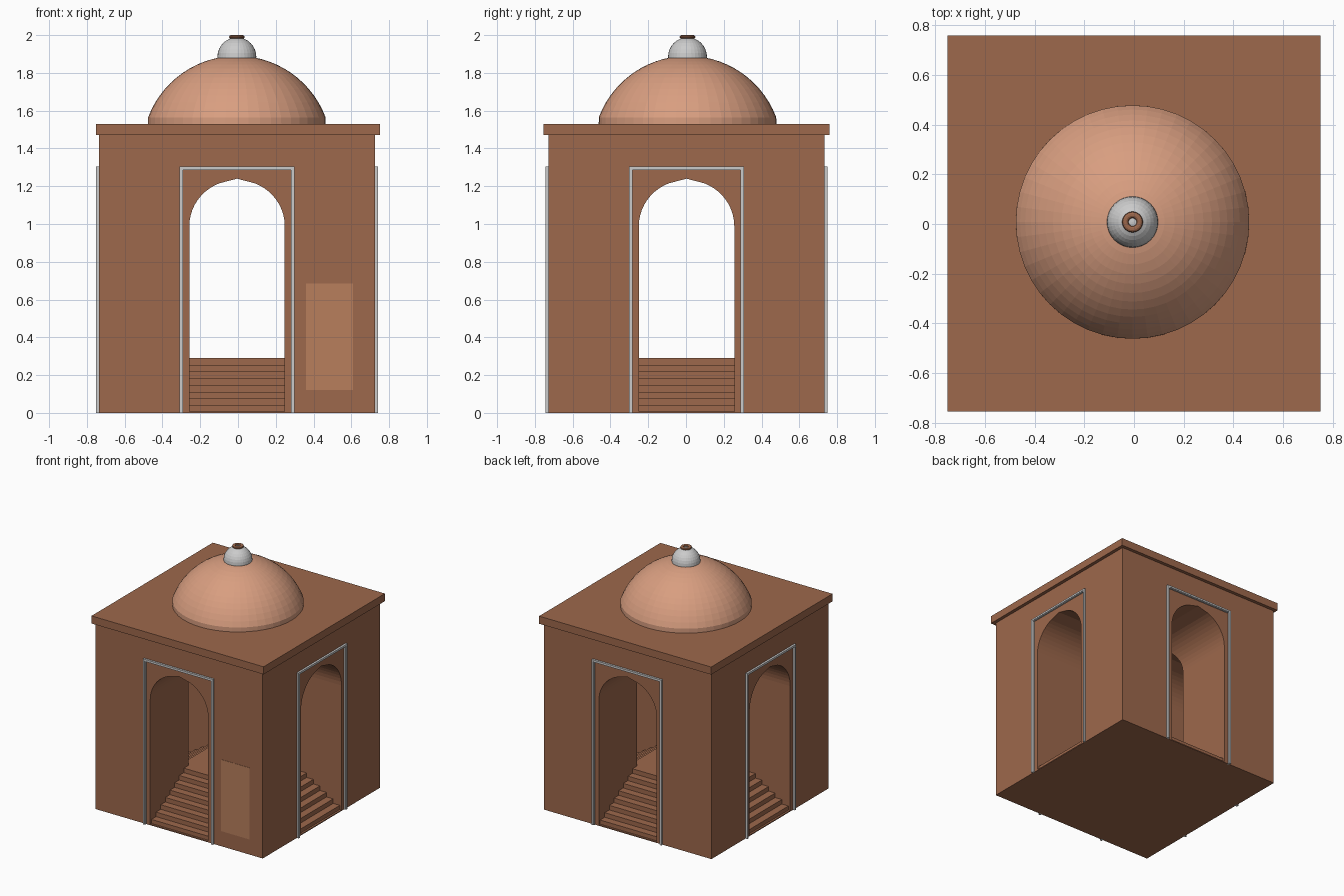
import bpy, bmesh, math
from mathutils import Matrix, Vector

if "Cube" in bpy.data.objects:
    bpy.data.objects.remove(bpy.data.objects["Cube"])

CX, CY = -0.005, 0.003          # pavilion axis
HALF = 0.73                     # half width of the body
DOOR = 0.2525                   # half width of the doorways


def material(name, rgb):
    m = bpy.data.materials.new(name)
    m.diffuse_color = (*rgb, 1)
    m.use_nodes = True
    m.node_tree.nodes["Principled BSDF"].inputs["Base Color"].default_value = m.diffuse_color
    return m


STONE = material("sandstone", (0.337, 0.138, 0.072))
DOME = material("dome_plaster", (0.69, 0.342, 0.216))
PANEL = material("panel_stone", (0.479, 0.212, 0.108))


def finish(name, bm, mat=None):
    bmesh.ops.recalc_face_normals(bm, faces=bm.faces)
    me = bpy.data.meshes.new(name)
    bm.to_mesh(me)
    bm.free()
    ob = bpy.data.objects.new(name, me)
    bpy.context.collection.objects.link(ob)
    if mat:
        me.materials.append(mat)
    return ob


def box(name, x, y, z, mat=None):
    bm = bmesh.new()
    bmesh.ops.create_cube(bm, size=1)
    for v in bm.verts:
        v.co = Vector(r[0] + (c + 0.5) * (r[1] - r[0]) for c, r in zip(v.co, (x, y, z)))
    return finish(name, bm, mat)


def prism(name, points, direction, mat=None, turn=0):
    """Extrude a closed outline, then turn it about the pavilion axis."""
    bm = bmesh.new()
    face = bm.faces.new([bm.verts.new(p) for p in points])
    ext = bmesh.ops.extrude_face_region(bm, geom=[face])
    moved = [g for g in ext["geom"] if isinstance(g, bmesh.types.BMVert)]
    bmesh.ops.translate(bm, vec=direction, verts=moved)
    place = Matrix.Translation((CX, CY, 0)) @ Matrix.Rotation(turn, 4, 'Z')
    bmesh.ops.transform(bm, matrix=place, verts=bm.verts)
    return finish(name, bm, mat)


def lathe(name, profile, cx, cy, sides, mat=None):
    bm = bmesh.new()
    vs = [bm.verts.new((cx + r, cy, z)) for r, z in profile]
    edges = [bm.edges.new(p) for p in zip(vs, vs[1:])]
    bmesh.ops.spin(bm, geom=vs + edges, cent=(cx, cy, 0), axis=(0, 0, 1),
                   angle=math.tau, steps=sides, use_merge=True)
    bmesh.ops.remove_doubles(bm, verts=bm.verts, dist=1e-4)
    return finish(name, bm, mat)


# Body with two crossing arched passages
body = box("body", (CX - HALF, CX + HALF), (CY - HALF, CY + HALF), (0, 1.47), STONE)
half_arch = []
for i in range(11):
    a = math.radians(68) * i / 10
    half_arch.append((DOOR * math.cos(a), 0.99 + 0.243 * math.sin(a)))
arch = [(DOOR, 0.008)] + half_arch + [(0, 1.24)]
arch += [(-x, z) for x, z in reversed(half_arch)] + [(-DOOR, 0.008)]
for i in range(2):
    cutter = prism("passage_cutter", [(x, -1, z) for x, z in arch], (0, 2, 0),
                   STONE, i * math.pi / 2)
    cutter.hide_render = True
    cutter.hide_viewport = True
    cut = body.modifiers.new("passage", 'BOOLEAN')
    cut.operation = 'DIFFERENCE'
    cut.solver = 'EXACT'
    cut.object = cutter

# Steps rising from every doorway to a central platform
STEPS, TOP, OUTER = 8, 0.29, 0.715
tread, rise = (OUTER - DOOR) / STEPS, (TOP - 0.04) / (STEPS - 1)
stair = [(-OUTER, 0.004)]
for i in range(STEPS):
    y, z = -OUTER + i * tread, 0.04 + i * rise
    stair += [(y, z), (y + tread, z)]
stair.append((-DOOR, 0.004))
box("platform", (CX - DOOR, CX + DOOR), (CY - DOOR, CY + DOOR), (0.004, TOP), STONE)


def u_frame(half, inner, y):
    return [(half, y, 0), (half, y, 1 + half), (-half, y, 1 + half), (-half, y, 0),
            (-inner, y, 0), (-inner, y, 1 + inner), (inner, y, 1 + inner), (inner, y, 0)]


for i, side in enumerate(("front", "right", "back", "left")):
    turn = i * math.pi / 2
    prism(side + "_stairs", [(-DOOR, y, z) for y, z in stair], (2 * DOOR, 0, 0), STONE, turn)
    # Grey doorway surround: raised outer moulding and lower inner one
    prism(side + "_outer_frame", u_frame(0.305, 0.291, -0.746), (0, 0.026, 0), None, turn)
    prism(side + "_inner_frame", u_frame(0.291, 0.286, -0.742), (0, 0.022, 0), None, turn)

# Plain panel beside the front doorway
box("front_panel", (0.36, 0.61), (CY - HALF - 0.002, CY - HALF + 0.01), (0.12, 0.685), PANEL)

# Roof slab
box("roof_slab", (-0.751, 0.751), (-0.754, 0.759), (1.47, 1.53), STONE)

# Dome: short drum and a spherical cap
DX, DY = -0.006, 0.008
R, base = 0.502, 1.388
start = math.asin((1.565 - base) / R)
profile = [(0.47, 1.525)]
for i in range(15):
    a = start + (math.pi / 2 - start) * i / 14
    profile.append((R * math.cos(a), base + R * math.sin(a)))
lathe("dome", profile, DX, DY, 48, DOME)

# Finial ball and ring
ball = [(0.103 * math.cos(math.pi * (i / 16 - 0.5)),
         1.885 + 0.103 * math.sin(math.pi * (i / 16 - 0.5))) for i in range(17)]
lathe("finial_ball", ball, DX, DY, 32)
ring = [(0.029 + 0.013 * math.cos(math.tau * i / 10),
         1.99 + 0.010 * math.sin(math.tau * i / 10)) for i in range(11)]
lathe("finial_ring", ring, DX, DY, 24, STONE)
